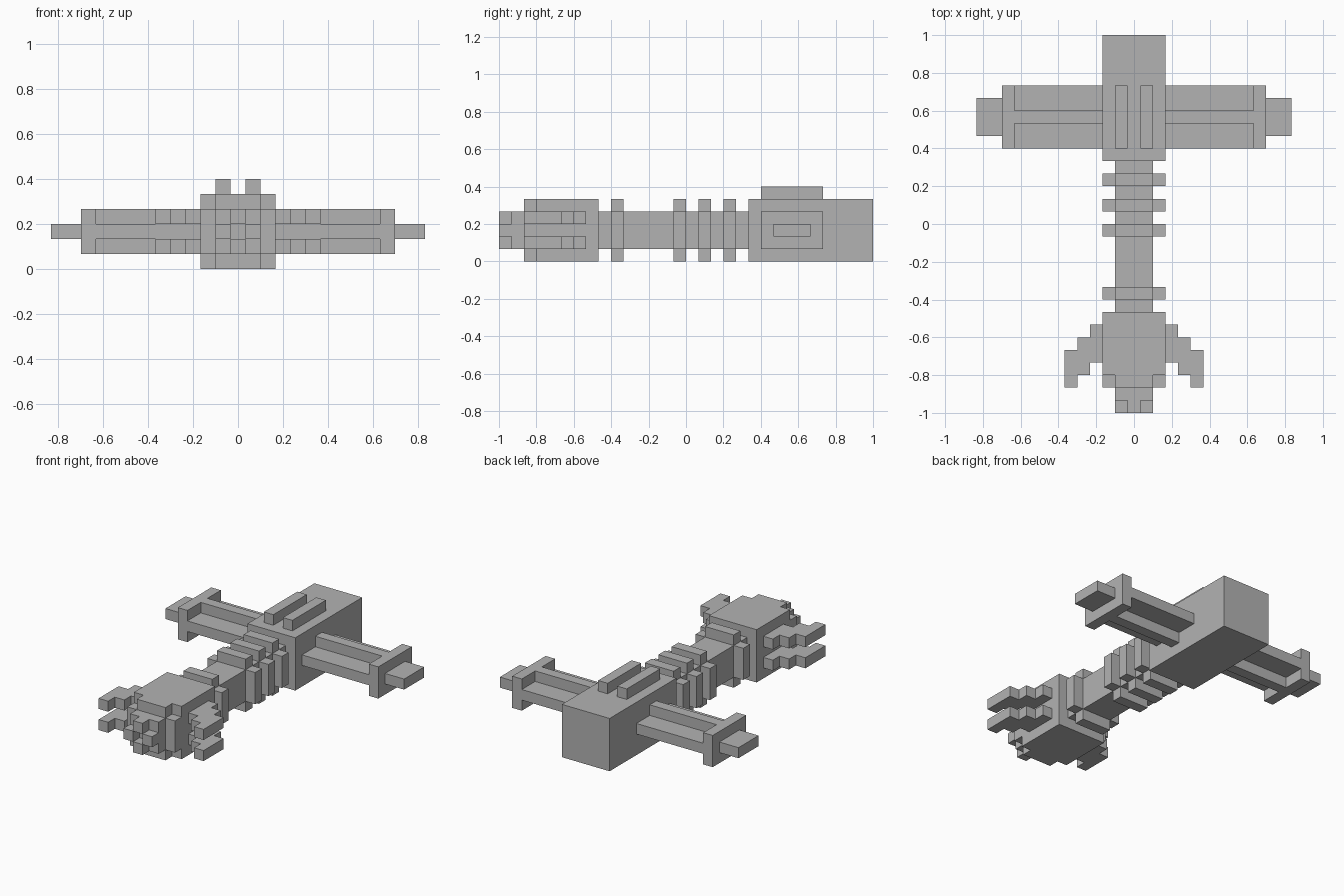
import bpy
import bmesh
from mathutils import Vector

U = 1 / 15  # one block of the grid

old = bpy.data.objects.get("Cube")
if old:
    bpy.data.objects.remove(old, do_unlink=True)

grey = bpy.data.materials.new("plain grey")
grey.use_nodes = True
colour = (0.45, 0.45, 0.45, 1)
grey.diffuse_color = colour
grey.node_tree.nodes["Principled BSDF"].inputs["Base Color"].default_value = colour


def prism(name, outline, push):
    """Extrude a closed outline, given in blocks, along a vector."""
    bm = bmesh.new()
    face = bm.faces.new([bm.verts.new(Vector(p) * U) for p in outline])
    result = bmesh.ops.extrude_face_region(bm, geom=[face], use_keep_orig=True)
    moved = [g for g in result["geom"] if isinstance(g, bmesh.types.BMVert)]
    bmesh.ops.translate(bm, verts=moved, vec=Vector(push) * U)
    bmesh.ops.recalc_face_normals(bm, faces=bm.faces)
    mesh = bpy.data.meshes.new(name)
    bm.to_mesh(mesh)
    bm.free()
    mesh.materials.append(grey)
    obj = bpy.data.objects.new(name, mesh)
    bpy.context.collection.objects.link(obj)
    return obj


def box(name, x, y, z):
    """Box from low and high limits on each axis."""
    outline = [(x[0], y[0], z[0]), (x[1], y[0], z[0]),
               (x[1], y[0], z[1]), (x[0], y[0], z[1])]
    return prism(name, outline, (0, y[1] - y[0], 0))


def cross(outer_a, inner_a, outer_b, inner_b):
    """Twelve corners of a plus shape about the origin."""
    a, i, b, j = outer_a, inner_a, outer_b, inner_b
    quarter = [(a, j), (i, j), (i, b)]
    pts = list(quarter)
    pts += [(-p, q) for p, q in reversed(quarter)]
    pts += [(-p, -q) for p, q in quarter]
    pts += [(p, -q) for p, q in reversed(quarter)]
    return pts


MID = 2.5  # height of the long axis


def notched_plate(name, y):
    """Square plate with its corners cut, one block thick."""
    outline = [(a, y, MID + b) for a, b in cross(2.5, 1.5, 2.5, 1.5)]
    return prism(name, outline, (0, 1, 0))


# rear block, with two rails on top
box("rear_block", (-2.5, 2.5), (5, 15), (0, 5))

# shaft with its collars
box("shaft", (-1.5, 1.5), (-7, 5), (1, 4))
for y in (3, 1, -1, -6):
    notched_plate("collar", y)

# head and its notched front
box("head", (-2.5, 2.5), (-12, -7), (0, 5))
notched_plate("head_front", -13)

# muzzle: a solid base, then four blocks around an open centre
box("muzzle_base", (-1.5, 1.5), (-14, -13), (1, 4))
for z in (1, 3):
    box("muzzle_upright", (-0.5, 0.5), (-15, -14), (z, z + 1))

for side, s in (("left", 1), ("right", -1)):
    def span(a, b):
        return sorted((s * a, s * b))

    box(side + "_muzzle_block", span(0.5, 1.5), (-15, -14), (2, 3))
    box(side + "_top_rail", span(0.5, 1.5), (6, 11), (5, 6))

    # arm with a cross section, end plate and tip
    outline = [(s * 2.5, 8.5 + a, MID + b) for a, b in cross(2.5, 0.5, 1.5, 0.5)]
    prism(side + "_arm", outline, (s * 7, 0, 0))
    box(side + "_end_plate", span(9.5, 10.5), (6, 11), (1, 4))
    box(side + "_tip", span(10.5, 12.5), (7, 10), (2, 3))

    # stepped claws, upper and lower
    steps = [(2.5, -8), (3.5, -8), (3.5, -9), (4.5, -9), (4.5, -10), (5.5, -10),
             (5.5, -13), (4.5, -13), (4.5, -12), (3.5, -12), (3.5, -11), (2.5, -11)]
    for level, z in (("lower", 1), ("upper", 3)):
        prism(f"{side}_{level}_claw", [(s * x, y, z) for x, y in steps], (0, 0, 1))
